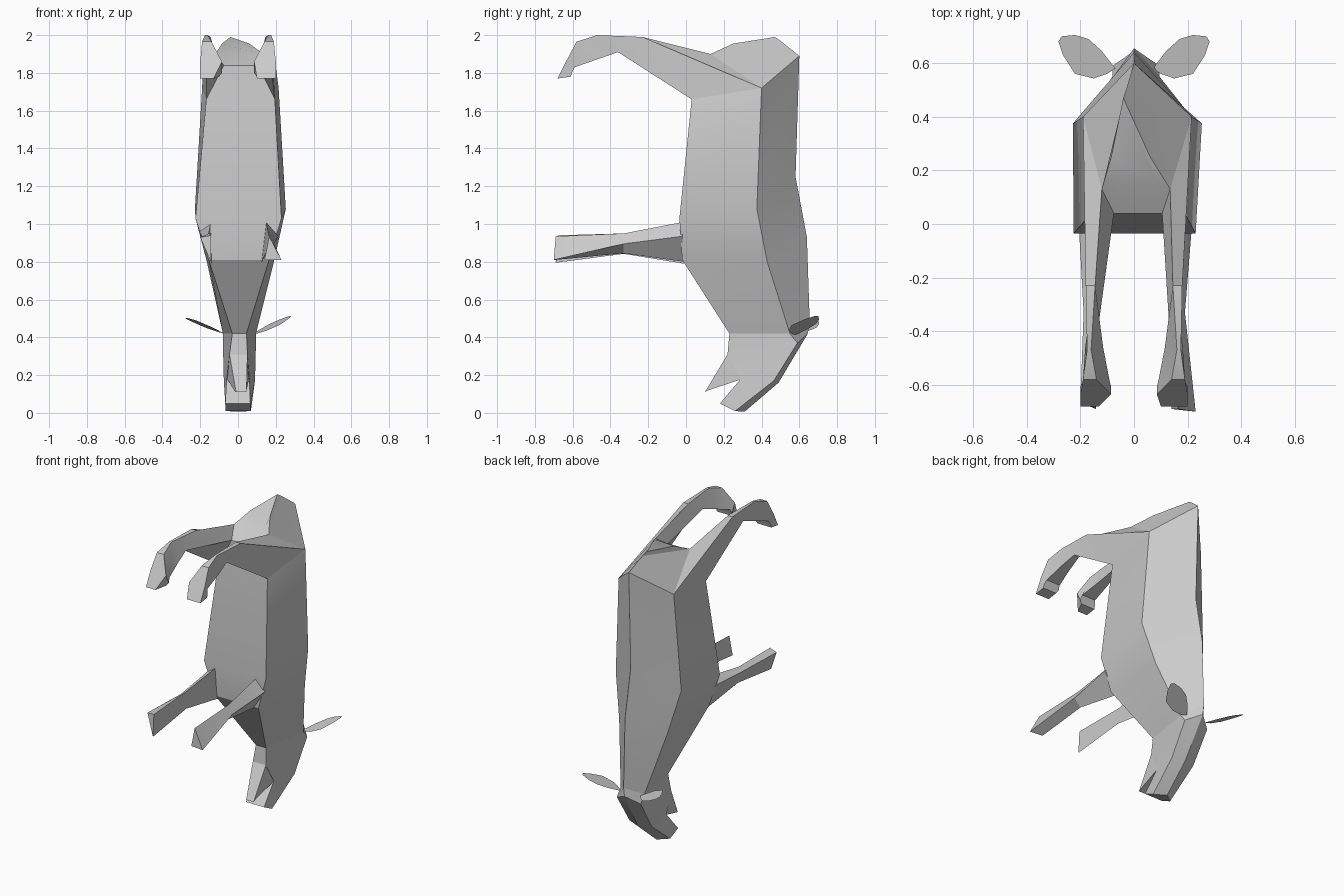
import bpy, bmesh, math

grey = bpy.data.materials.new("plain_grey")
grey.diffuse_color = (0.6, 0.6, 0.6, 1)


def finish(name, bm, smooth=True):
    bmesh.ops.recalc_face_normals(bm, faces=bm.faces)
    mesh = bpy.data.meshes.new(name)
    bm.to_mesh(mesh)
    bm.free()
    mesh.materials.append(grey)
    ob = bpy.data.objects.new(name, mesh)
    bpy.context.collection.objects.link(ob)
    if smooth:
        bpy.ops.object.select_all(action='DESELECT')
        ob.select_set(True)
        bpy.context.view_layer.objects.active = ob
        bpy.ops.object.shade_smooth_by_angle(angle=math.radians(22))
    return ob


def loft(name, rings, side=1):
    """Skin a list of point rings and close both ends."""
    bm = bmesh.new()
    vs = [[bm.verts.new((x * side, y, z)) for x, y, z in r] for r in rings]
    n = len(rings[0])
    for a, b in zip(vs, vs[1:]):
        for i in range(n):
            j = (i + 1) % n
            bm.faces.new((a[i], a[j], b[j], b[i]))
    bm.faces.new(vs[0])
    bm.faces.new(vs[-1])
    return finish(name, bm)


def five_sided(belly, flank, spine):
    """Belly and flank are (y, z, left x, right x); spine is (x, y, z)."""
    (by, bz, bl, br), (fy, fz, fl, fr) = belly, flank
    return [(bl, by, bz), (fl, fy, fz), spine, (fr, fy, fz), (br, by, bz)]


# Body from rump to neck
neck = five_sided((0.23, 0.42, -0.03, 0.045), (0.55, 0.42, -0.08, 0.095), (0, 0.655, 0.48))
body = [
    five_sided((0.16, 1.91, -0.07, 0.08), (0.25, 1.955, -0.085, 0.06), (-0.04, 0.47, 1.99)),
    five_sided((0.04, 1.84, -0.075, 0.105), (0.13, 1.90, -0.12, 0.135), (-0.03, 0.50, 1.97)),
    five_sided((0.03, 1.66, -0.168, 0.195), (0.40, 1.72, -0.19, 0.215), (0, 0.60, 1.89)),
    five_sided((-0.035, 1.03, -0.225, 0.23), (0.375, 1.08, -0.228, 0.253), (0, 0.58, 1.25)),
    five_sided((-0.02, 0.81, -0.155, 0.165), (0.43, 0.80, -0.165, 0.19), (0, 0.64, 0.93)),
    neck,
]
loft("body", body)

# Head from neck to muzzle
loft("head", [
    neck,
    five_sided((0.22, 0.31, -0.045, 0.05), (0.59, 0.37, -0.08, 0.095), (0, 0.645, 0.42)),
    five_sided((0.29, 0.18, -0.06, 0.06), (0.465, 0.17, -0.075, 0.09), (0.01, 0.49, 0.16)),
    five_sided((0.18, 0.05, -0.068, 0.065), (0.26, 0.01, -0.065, 0.068), (0.0, 0.31, 0.006)),
])

# Lower jaw wedge, apart from the muzzle
loft("lower_jaw", [
    [(-0.045, 0.22, 0.31), (0.05, 0.22, 0.31), (0.058, 0.30, 0.18), (-0.058, 0.30, 0.18)],
    [(-0.01, 0.10, 0.11), (0.045, 0.10, 0.11), (0.045, 0.12, 0.12), (-0.02, 0.12, 0.12)],
])


def leg_ring(lower, upper, lo_in, lo_out, up_in, up_out):
    return [(lo_out, *lower), (up_out, *upper), (up_in, *upper), (lo_in, *lower)]


# Hind leg: thigh, hock, shin, hoof
def hind_leg(thigh, toe_in):
    return [
        thigh,
        leg_ring((-0.36, 1.91), (-0.23, 1.99), 0.13, 0.168, 0.145, 0.18),
        leg_ring((-0.46, 1.875), (-0.47, 2.0), 0.115, 0.182, 0.16, 0.175),
        leg_ring((-0.59, 1.83), (-0.58, 1.965), 0.09, 0.19, 0.14, 0.19),
        leg_ring((-0.605, 1.80), (-0.635, 1.86), 0.085, 0.20, 0.085, 0.20),
        leg_ring((-0.61, 1.78), (-0.68, 1.77), 0.10, 0.20, toe_in, 0.20),
    ]


left_thigh = [(0.168, 0.03, 1.66), (0.19, 0.40, 1.72), (0.12, 0.13, 1.90), (0.075, 0.04, 1.84)]
right_thigh = [(0.195, 0.03, 1.66), (0.215, 0.40, 1.72), (0.135, 0.13, 1.90), (0.105, 0.04, 1.84)]
loft("left_hind_leg", hind_leg(left_thigh, 0.13), -1)
loft("right_hind_leg", hind_leg(right_thigh, 0.10))

# Forelegs: three-sided, widening at the hoof (top, outer, lower corners)
loft("left_foreleg", [
    [(0.145, -0.02, 1.00), (0.205, -0.02, 0.96), (0.14, -0.01, 0.79)],
    [(0.155, -0.33, 0.95), (0.188, -0.33, 0.93), (0.15, -0.33, 0.842)],
    [(0.142, -0.68, 0.94), (0.20, -0.665, 0.93), (0.142, -0.69, 0.795)],
], -1)
loft("right_foreleg", [
    [(0.15, -0.02, 1.01), (0.215, -0.02, 0.935), (0.125, -0.01, 0.80)],
    [(0.16, -0.33, 0.95), (0.19, -0.33, 0.895), (0.145, -0.33, 0.845)],
    [(0.165, -0.69, 0.935), (0.23, -0.70, 0.81), (0.14, -0.69, 0.81)],
])

# Ears: thin leaves, each with its own tilt
ear = [(0.07, 0.58), (0.12, 0.645), (0.17, 0.69), (0.22, 0.705), (0.27, 0.70),
       (0.282, 0.68), (0.265, 0.63), (0.22, 0.56), (0.15, 0.543), (0.10, 0.56)]
for word, side, rise, tilt in (("left", -1, 0.46, -0.12), ("right", 1, 0.38, 0.2)):
    bm = bmesh.new()
    bm.faces.new([bm.verts.new((x * side, y, 0.42 + rise * (x - 0.08) + tilt * (y - 0.6)))
                  for x, y in ear])
    finish(word + "_ear", bm, smooth=False)
